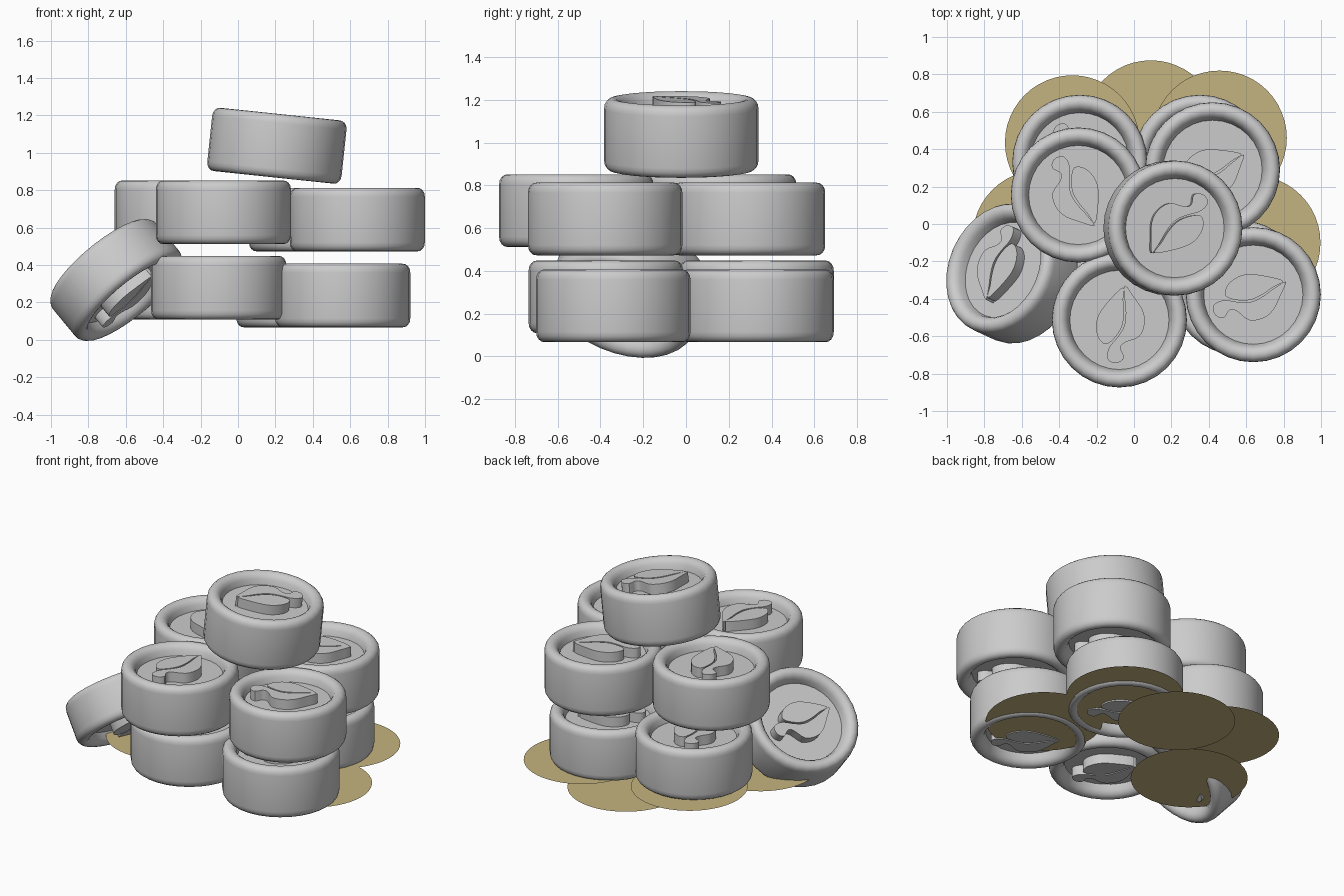
import bpy, bmesh, math
from mathutils import Vector, Matrix

if "Cube" in bpy.data.objects:
    bpy.data.objects.remove(bpy.data.objects["Cube"])

R, H, FLOOR, TOP = 0.361, 0.170, 0.10, 0.166
SEG = 32

def material(name, rgb):
    m = bpy.data.materials.new(name)
    m.diffuse_color = (*rgb, 1)
    m.use_nodes = True
    m.node_tree.nodes["Principled BSDF"].inputs["Base Color"].default_value = m.diffuse_color
    return m

grey = material("token grey", (0.60, 0.60, 0.60))
tan = material("base tan", (0.56, 0.455, 0.215))

# Half of the lathe profile, from the recessed centre over the rounded rim
RIM = [(0, FLOOR), (0.265, FLOOR), (0.275, 0.137), (0.288, 0.156), (0.304, 0.167),
       (0.32, H), (0.336, 0.167), (0.349, 0.157), (0.358, 0.142), (R, 0.122)]
PROFILE = RIM + [(r, -z) for r, z in reversed(RIM)]

# The two halves of the leaf, split by an S-shaped vein (hundredths of a unit)
LEAF = [
    [(2, 17.5), (-5, 11), (-11, 3), (-12.5, -4), (-11, -10), (-7, -13),
     (-2, -9), (1.5, -3), (2.4, 4), (2, 11)],
    [(3, 18.5), (8, 12), (12.5, 5), (13.5, -2), (10.5, -9), (3, -12), (0.5, -15),
     (2.5, -20), (-1, -23), (-5.5, -22), (-6.5, -18.5), (-5, -14),
     (-0.8, -9), (2.7, -3), (3.4, 4), (2.8, 11)],
]

def smooth_loop(pts, steps=3):
    """Closed Catmull-Rom curve through the points."""
    p = [Vector(q) / 100 for q in pts]
    n, out = len(p), []
    for i in range(n):
        a, b, c, d = (p[(i + k) % n] for k in (-1, 0, 1, 2))
        for s in range(steps):
            t = s / steps
            out.append(0.5 * (2 * b + (c - a) * t + (2 * a - 5 * b + 4 * c - d) * t * t
                              + (3 * b - a - 3 * c + d) * t ** 3))
    return out

def add_body(bm):
    rings = []
    for r, z in PROFILE:
        if r == 0:
            rings.append([bm.verts.new((0, 0, z))])
        else:
            rings.append([bm.verts.new((r * math.cos(2 * math.pi * i / SEG),
                                        r * math.sin(2 * math.pi * i / SEG), z))
                          for i in range(SEG)])
    for a, b in zip(rings, rings[1:]):
        for i in range(SEG):
            j = (i + 1) % SEG
            quad = [a[i % len(a)], b[i % len(b)], b[j % len(b)], a[j % len(a)]]
            bm.faces.new(list(dict.fromkeys(quad)))

def add_leaf(bm, turn, flip):
    m = Matrix.Rotation(math.pi if flip else 0, 4, 'Y') @ Matrix.Rotation(turn, 4, 'Z')
    for half in LEAF:
        pts = smooth_loop(half)
        low = [bm.verts.new(m @ Vector((p.x, p.y, FLOOR - 0.005))) for p in pts]
        high = [bm.verts.new(m @ Vector((p.x, p.y, TOP))) for p in pts]
        bm.faces.new(high)
        for i in range(len(pts)):
            j = (i + 1) % len(pts)
            bm.faces.new([low[i], low[j], high[j], high[i]])

def finish(bm, name, mat, matrix):
    bmesh.ops.recalc_face_normals(bm, faces=bm.faces)
    me = bpy.data.meshes.new(name)
    bm.to_mesh(me)
    bm.free()
    me.materials.append(mat)
    ob = bpy.data.objects.new(name, me)
    bpy.context.collection.objects.link(ob)
    ob.matrix_world = matrix
    return ob

def token(name, loc, turn, tilt=Matrix.Identity(4), thin=0, under=0):
    """One token; thin cuts its half height, under turns the lower leaf further."""
    bm = bmesh.new()
    add_body(bm)
    add_leaf(bm, math.radians(turn), False)
    add_leaf(bm, math.radians(turn + under), True)
    for v in bm.verts:
        v.co.z -= math.copysign(thin, v.co.z)
    ob = finish(bm, name, grey, Matrix.Translation(loc) @ tilt)
    bpy.ops.object.select_all(action='DESELECT')
    ob.select_set(True)
    bpy.context.view_layer.objects.active = ob
    bpy.ops.object.shade_smooth_by_angle(angle=math.radians(40))

def lean(normal):
    """Shortest rotation taking z to the given normal."""
    return Vector((0, 0, 1)).rotation_difference(Vector(normal)).to_matrix().to_4x4()

# Lower layer
token("lower_front_token", (-0.103, -0.375, 0.279), 0, under=-20)
token("lower_right_token", (0.56, -0.34, 0.237), -59, under=20)
token("lower_back_right_token", (0.352, 0.33, 0.237), -55, under=20)
token("lower_back_left_token", (-0.29, 0.33, 0.279), 217)
# Upper layer
token("upper_front_token", (-0.078, -0.513, 0.682), 0, under=-20)
token("upper_right_token", (0.638, -0.378, 0.643), -59, under=20)
token("upper_back_right_token", (0.42, 0.29, 0.643), -55, under=20)
token("upper_back_left_token", (-0.298, 0.155, 0.682), 217)
# Top token and the thinner one leaning on the side
token("top_token", (0.208, -0.022, 1.038), 145, lean((0.105, 0, 1)))
token("leaning_token", (-0.652, -0.265, 0.32), 173, lean((-0.61, 0.28, 0.74)),
      thin=0.033, under=-45)

# Thin flat discs under the pile
for i, loc in enumerate([(0.09, 0.515, 0.012), (-0.33, 0.435, 0.10), (0.457, 0.46, 0.08),
                         (0.637, -0.1, 0.077), (-0.503, -0.072, 0.085)]):
    bm = bmesh.new()
    bmesh.ops.create_circle(bm, cap_ends=True, segments=48, radius=0.36)
    finish(bm, f"base_disc_{i + 1}", tan, Matrix.Translation(loc))
